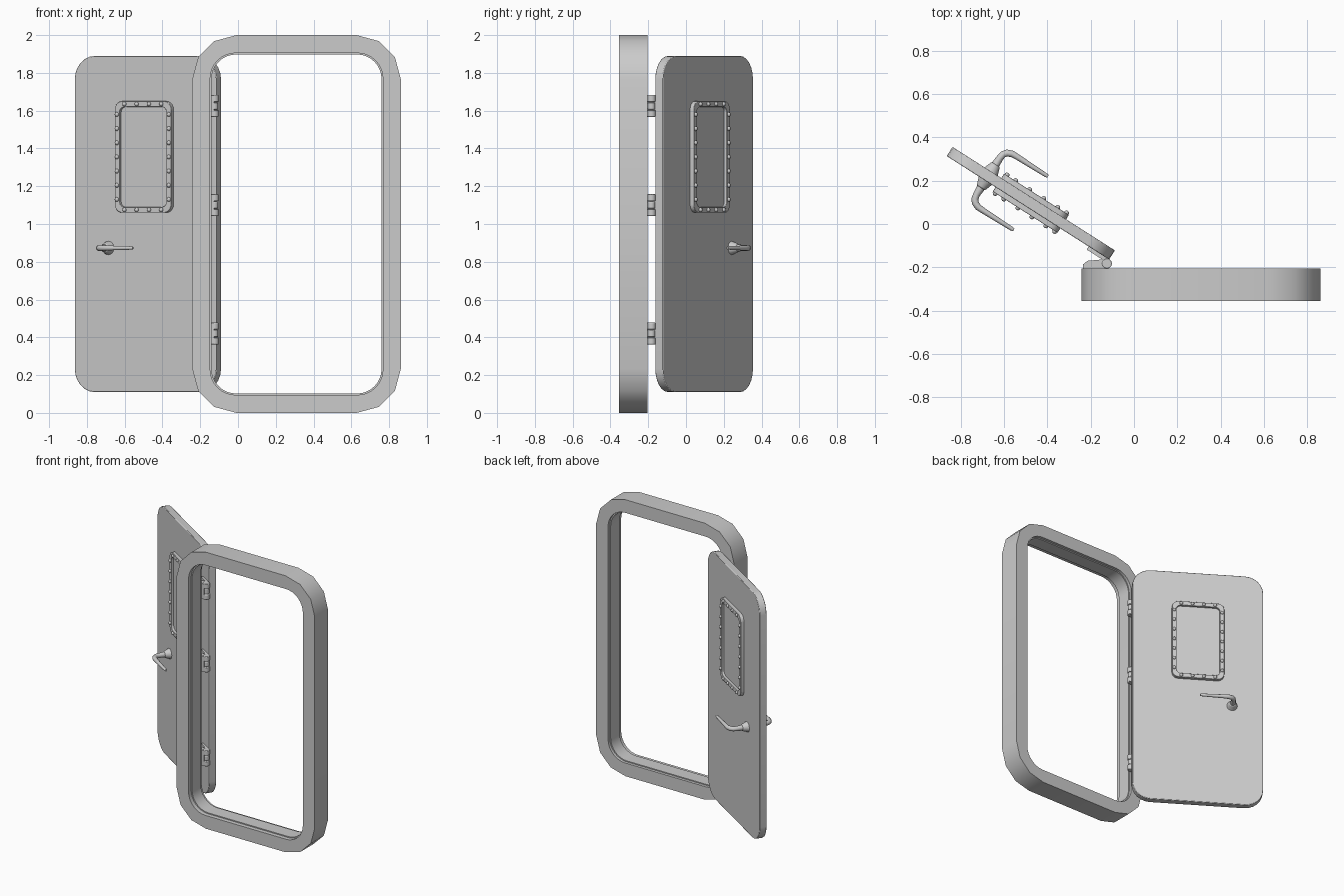
import bpy, bmesh, math
from mathutils import Matrix, Vector

if "Cube" in bpy.data.objects:
    bpy.data.objects.remove(bpy.data.objects["Cube"])

UPRIGHT = Matrix.Rotation(math.pi / 2, 4, 'X')
DOOR = Matrix.Translation((-0.477, 0.096, 0)) @ Matrix.Rotation(math.radians(-32.5), 4, 'Z')
ID = Matrix.Identity(4)


def rounded(cx, cz, w, h, r, seg):
    pts = []
    for k, (sx, sz) in enumerate([(1, 1), (-1, 1), (-1, -1), (1, -1)]):
        for i in range(seg + 1):
            a = math.pi / 2 * (k + i / seg)
            pts.append((cx + sx * (w / 2 - r) + r * math.cos(a),
                        cz + sz * (h / 2 - r) + r * math.sin(a)))
    return pts


def finish(ob, bevel=0, smooth=True):
    bpy.ops.object.select_all(action='DESELECT')
    ob.select_set(True)
    bpy.context.view_layer.objects.active = ob
    if bevel:
        m = ob.modifiers.new("edge", 'BEVEL')
        m.width, m.segments = bevel, 2
        m.limit_method, m.angle_limit = 'ANGLE', math.radians(50)
    if smooth:
        bpy.ops.object.shade_smooth_by_angle(angle=math.radians(40))
    return ob


def from_curve(name, cu, mat):
    ob = bpy.data.objects.new(name, cu)
    bpy.context.collection.objects.link(ob)
    bpy.ops.object.select_all(action='DESELECT')
    ob.select_set(True)
    bpy.context.view_layer.objects.active = ob
    bpy.ops.object.convert(target='MESH')
    ob = bpy.context.view_layer.objects.active
    bm = bmesh.new()
    bm.from_mesh(ob.data)
    bmesh.ops.remove_doubles(bm, verts=bm.verts, dist=1e-5)
    bmesh.ops.transform(bm, matrix=mat, verts=bm.verts)
    bmesh.ops.recalc_face_normals(bm, faces=bm.faces)
    bm.to_mesh(ob.data)
    bm.free()
    return ob


def plate(name, loops, lo, hi, mat=ID, bevel=0, upright=True):
    """Filled outline (with holes) extruded along y, or along z if not upright."""
    cu = bpy.data.curves.new(name, 'CURVE')
    cu.dimensions, cu.fill_mode = '2D', 'BOTH'
    cu.extrude = (hi - lo) / 2
    for pts in loops:
        sp = cu.splines.new('POLY')
        sp.points.add(len(pts) - 1)
        for p, (x, y) in zip(sp.points, pts):
            p.co = (x, y, 0, 1)
        sp.use_cyclic_u = True
    mid = (lo + hi) / 2
    place = Matrix.Translation((0, mid, 0)) @ UPRIGHT if upright else Matrix.Translation((0, 0, mid))
    return finish(from_curve(name, cu, mat @ place), bevel)


# door frame: coarse outer corners, thin stop lip inside
FX = 0.31
plate("door_frame", [rounded(FX, 1, 1.105, 2, 0.235, 3),
                     rounded(FX, 1, 0.915, 1.81, 0.135, 8)], -0.355, -0.205)
plate("frame_stop", [rounded(FX, 1, 0.93, 1.825, 0.14, 8),
                     rounded(FX, 1, 0.90, 1.795, 0.13, 8)], -0.325, -0.225)

# swung door leaf
plate("door_leaf", [rounded(0, 1, 0.89, 1.78, 0.125, 6)], -0.025, 0.025, DOOR, 0.009)

# window pane
plate("window_pane", [rounded(0, 1.355, 0.32, 0.55, 0.04, 5)], -0.032, 0.032, DOOR)

for side, label in ((-1, "front"), (1, "back")):
    # window surround
    lo, hi = sorted((0.02 * side, 0.049 * side))
    plate("window_surround_" + label, [rounded(0, 1.355, 0.355, 0.59, 0.045, 5),
                                       rounded(0, 1.355, 0.295, 0.53, 0.03, 5)], lo, hi, DOOR, 0.005)
    # domed rivets around the surround
    spots = [(s * 0.163, 1.355 + 0.075 * i) for s in (-1, 1) for i in range(-3, 4)]
    spots += [((i - 1.5) * 0.077, 1.355 + s * 0.28) for s in (-1, 1) for i in range(4)]
    bm = bmesh.new()
    for x, z in spots:
        bmesh.ops.create_uvsphere(bm, u_segments=10, v_segments=6, radius=0.012,
                                  matrix=DOOR @ Matrix.Translation((x, side * 0.05, z)))
    me = bpy.data.meshes.new("rivets")
    bm.to_mesh(me)
    bm.free()
    ob = bpy.data.objects.new("rivets_" + label, me)
    bpy.context.collection.objects.link(ob)
    finish(ob)

    # handle boss
    bpy.ops.mesh.primitive_cone_add(vertices=24, radius1=0.038, radius2=0.022, depth=0.045)
    boss = bpy.context.object
    boss.name = "handle_boss_" + label
    boss.data.transform(DOOR @ Matrix.Translation((-0.233, side * 0.042, 0.873))
                        @ Matrix.Rotation(-side * math.pi / 2, 4, 'X'))
    finish(boss, 0.006)

    # bent tapered lever
    cu = bpy.data.curves.new("lever", 'CURVE')
    cu.dimensions, cu.use_fill_caps = '3D', True
    cu.bevel_depth, cu.bevel_resolution = 0.017, 3
    path = [(-0.233, 0.04, 1.25), (-0.233, 0.10, 0.95), (-0.229, 0.122, 0.95), (-0.217, 0.137, 0.95),
            (-0.195, 0.146, 0.9), (-0.165, 0.147, 0.8), (-0.01, 0.147, 0.55), (0.0, 0.147, 0.4)]
    sp = cu.splines.new('POLY')
    sp.points.add(len(path) - 1)
    for p, (x, y, r) in zip(sp.points, path):
        p.co, p.radius = (x, side * y, 0.873, 1), r
    finish(from_curve("handle_lever_" + label, cu, DOOR))

# three hinges: fixed bracket, door plate and barrel knuckles
for n, z in enumerate((0.42, 1.10, 1.625)):
    bracket = [(-0.235, -0.206), (-0.235, -0.186), (-0.215, -0.17), (-0.127, -0.162), (-0.127, -0.206)]
    plate(f"hinge_bracket_{n}", [bracket], z - 0.055, z + 0.055, upright=False)
    plate(f"hinge_plate_{n}", [rounded(0.388, z, 0.11, 0.11, 0.015, 3)], -0.042, -0.02, DOOR)
    for k in (-1, 0, 1):
        bpy.ops.mesh.primitive_cylinder_add(vertices=20, radius=0.020 if k == 0 else 0.023,
                                            depth=0.037, location=(-0.125, -0.183, z + k * 0.039))
        bpy.context.object.name = f"hinge_knuckle_{n}_{k + 1}"
        finish(bpy.context.object, 0.004)
